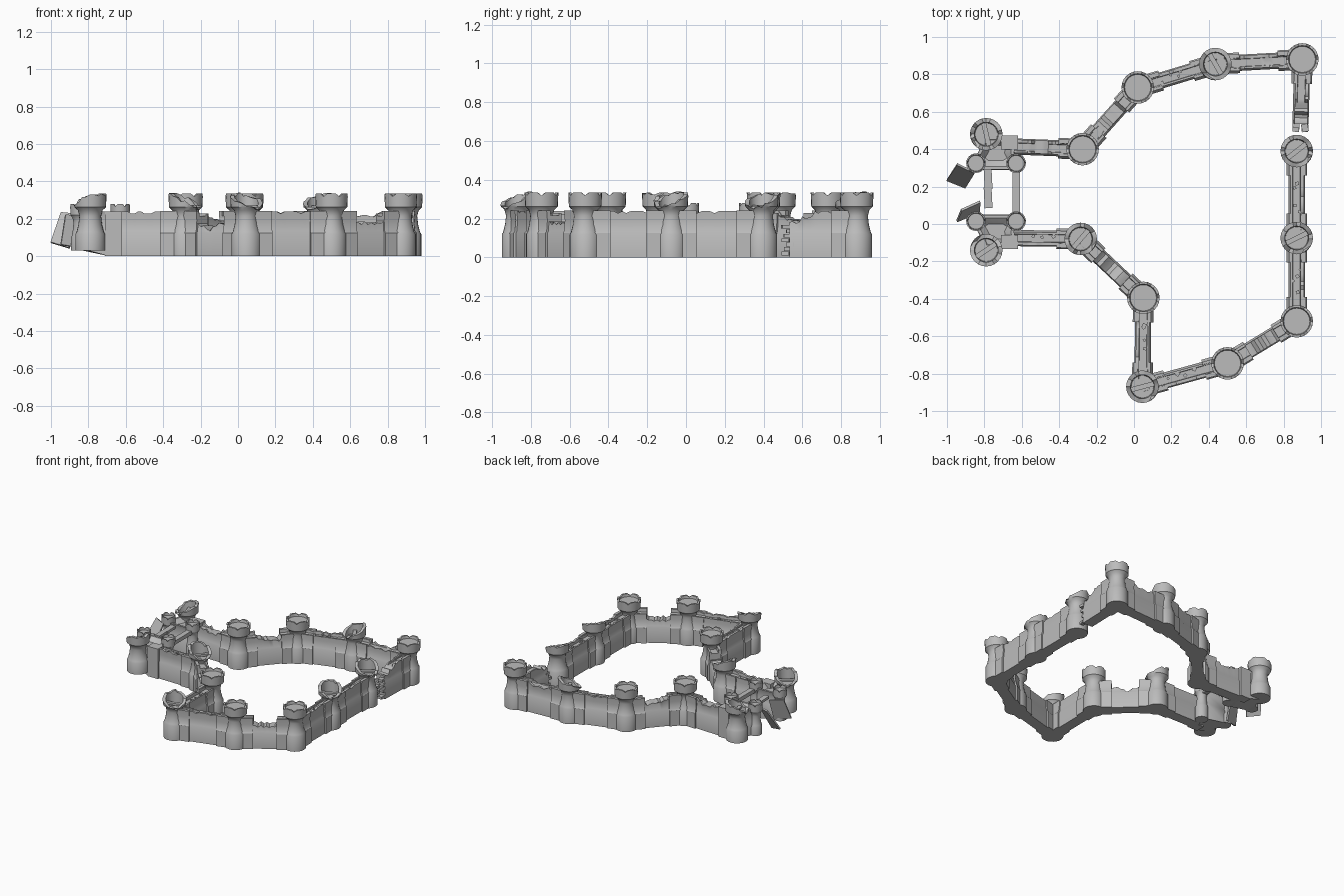
import bpy, bmesh, random
from math import cos, sin, pi, atan2
from mathutils import Vector, Matrix

random.seed(4)
cube = bpy.data.objects.get("Cube")
if cube:
    bpy.data.objects.remove(cube, do_unlink=True)

stone = bpy.data.materials.new("grey_stone")
stone.use_nodes = True
GREY = (0.5, 0.5, 0.5, 1)
stone.diffuse_color = GREY
stone.node_tree.nodes["Principled BSDF"].inputs["Base Color"].default_value = GREY


def finish(name, bm):
    bmesh.ops.recalc_face_normals(bm, faces=bm.faces[:])
    mesh = bpy.data.meshes.new(name)
    bm.to_mesh(mesh)
    bm.free()
    mesh.materials.append(stone)
    obj = bpy.data.objects.new(name, mesh)
    bpy.context.collection.objects.link(obj)
    bpy.ops.object.select_all(action='DESELECT')
    obj.select_set(True)
    bpy.context.view_layer.objects.active = obj
    bpy.ops.object.shade_smooth_by_angle(angle=0.6)
    return obj


def loft(name, rings):
    """Skin a list of equal closed rings and cap both ends."""
    bm = bmesh.new()
    rows = [[bm.verts.new(p) for p in ring] for ring in rings]
    n = len(rows[0])
    for a, b in zip(rows, rows[1:]):
        for i in range(n):
            j = (i + 1) % n
            bm.faces.new((a[i], a[j], b[j], b[i]))
    bm.faces.new(rows[0])
    bm.faces.new(rows[-1])
    return finish(name, bm)


def box(name, center, size, turn=0, tilt=0):
    bm = bmesh.new()
    m = (Matrix.Translation(center) @ Matrix.Rotation(turn, 4, 'Z')
         @ Matrix.Rotation(tilt, 4, 'X') @ Matrix.Diagonal((*size, 1)))
    bmesh.ops.create_cube(bm, size=1, matrix=m)
    return finish(name, bm)


# Round towers: a turned body with a hollow, notched or broken rim
BODY = [(.08, 0), (.08, .118), (.073, .13), (.063, .17), (.058, .215),
        (.066, .245), (.084, .262)]
SIDES = 24


def tower(name, x, y, ruin=None, scale=1, base=0, top=.335):
    angles = [2 * pi * i / SIDES for i in range(SIDES)]
    if ruin is None:
        rim = [top if i % 4 else top - .016 for i in range(SIDES)]
        floor, inner = top - .022, .07
    else:
        rim = [top + .005 - .075 * (.5 - .5 * cos(a - ruin)) ** 1.5
               - random.uniform(0, .018) for a in angles]
        floor, inner = .235, .06

    def ring(r, heights):
        return [(x + r * scale * cos(a), y + r * scale * sin(a), h)
                for a, h in zip(angles, heights)]
    rings = [ring(r, [max(base, z * top / .335)] * SIDES) for r, z in BODY]
    rings += [ring(.087, rim), ring(inner + .004, rim), ring(inner, [floor] * SIDES)]
    loft(name, rings)
    if ruin is not None:
        box(name + "_fallen_beam", (x, y, .262), (.13, .026, .016), ruin + 1.2)


# Curtain walls: a stepped section with an outer parapet and a walkway
SECTION = [(.047, 0), (.047, .125), (.041, .135), (.037, .19), (.041, .238),
           (.022, .238), (.020, .212), (-.022, .212), (-.024, .224),
           (-.036, .224), (-.035, .19), (-.041, .135), (-.047, .125), (-.047, 0)]


def sweep(name, a, b, width, caps, lift=0):
    a, b = Vector(a), Vector(b)
    d = (b - a).normalized()
    side = Vector((-d.y, d.x))
    rings = []
    for i, cap in enumerate(caps):
        p = a.lerp(b, i / (len(caps) - 1))
        rings.append([(*(p + side * o * width), min(z + (lift if z > .2 else 0), cap))
                      for o, z in SECTION])
    loft(name, rings)


def wall(name, a, b, damage=None, joints=(True, True)):
    """damage = (centre along the wall, half span, depth)"""
    a, b = Vector(a), Vector(b)
    steps = 22
    caps = []
    for i in range(steps):
        t = i / (steps - 1)
        cap = .24 - random.choice((0, 0, 0, .012))
        if damage:
            c, span, depth = damage
            k = max(0, 1 - abs(t - c) / span)
            if k:
                cap = .24 - depth * k ** .6 + random.uniform(-.02, .012)
        caps.append(min(cap, .24))
    sweep(name, a, b, .92, caps)
    # Thicker joint pieces where the wall meets its towers
    d = (b - a).normalized() * .13
    if joints[0]:
        sweep(name + "_start_joint", a, a + d, 1.18, (1, 1), .004)
    if joints[1]:
        sweep(name + "_end_joint", b - d, b, 1.18, (1, 1), .004)
    # Loose rubble along the walkway
    side = Vector((-d.y, d.x)).normalized()
    for i in range(4):
        p = a.lerp(b, random.uniform(.3, .7)) + side * random.uniform(-.02, .02)
        if not damage:
            s = random.uniform(.012, .022)
            box(name + "_rubble", (*p, .216), (s, s, s * .8), random.uniform(0, 3))


# Circuit points, clockwise from the north gate; ruined ones carry a direction
T = {"gate_north": (-.66, .415), "north_west": (-.275, .40), "north_mid": (.02, .73),
     "north_east": (.435, .855), "corner": (.90, .88), "breach": (.87, .39),
     "east_mid": (.87, -.075), "south_east": (.87, -.52), "south_mid": (.50, -.745),
     "south_corner": (.045, -.87), "inner_corner": (.05, -.395),
     "south_west": (-.285, -.08), "gate_south": (-.66, -.075)}
RUINS = {"north_east": .9, "breach": 2.6, "east_mid": 2.4, "south_corner": 2.2, "south_west": 2.8}
for key, (x, y) in T.items():
    if "gate" not in key:
        tower(key + "_tower", x, y, RUINS.get(key))

DAMAGE = {"south_west": None, "south_mid": None, "gate_north": (.45, .3, .03),
          "north_west": (.55, .35, .06), "north_east": (.5, .3, .03),
          "south_east": (.5, .4, .07), "inner_corner": (.5, .4, .09)}
keys = list(T)
for s, e in zip(keys, keys[1:]):
    if s != "corner":
        wall(s + "_wall", T[s], T[e], DAMAGE.get(s), ("gate" not in s, "gate" not in e))

# Wall stump beside the breach, with stones sticking out of its torn end
wall("breach_wall", T["corner"], (.89, .535), (1, .35, .06), (True, False))
for i in range(7):
    box("torn_end_stone", (.89 + .024 * (-1) ** i, .525 + .012 * (i % 3 - 1), .02 + i * .023),
        (.035, .04, .019), random.uniform(-.2, .2))

# Gatehouse: two halves mirrored about the gateway axis
AXIS = .17
for name, m in (("north", 1), ("south", -1)):
    def at(x, y):
        return x, AXIS + m * y
    tower(name + "_gate_tower", *at(-.79, .31), ruin=.6 * m, base=.03)
    for part, x in (("outer", -.845), ("inner", -.63)):
        tower(name + "_gate_" + part + "_turret", *at(x, .155), scale=.6, top=.28,
              base=.03 if part == "outer" else 0)
    plan = [(-.87, .15), (-.83, .12), (-.66, .12), (-.61, .15), (-.64, .21),
            (-.625, .29), (-.69, .3), (-.8, .3), (-.83, .22)]
    mid = Vector((-.735, .21))

    def slab(scale, z):
        return [(*at(*(mid + (Vector(p) - mid) * scale)), max(z, .03 if p[0] < -.7 else 0))
                for p in plan]
    loft(name + "_gatehouse", [slab(1, 0), slab(1, .125), slab(.93, .14), slab(.9, .21),
                               slab(.98, .238), slab(.8, .238), slab(.45, .205)])
    box(name + "_gate_corner_block", (*at(-.665, .265), .12), (.09, .075, .24))
    box(name + "_gate_broken_plank", (*at(-.78, .05 + .02 * m), .215), (.042, .11, .02), .05)

box("gate_beam", (-.63, AXIS, .215), (.04, .24, .03))


# Fallen gate leaves: thin leaning panels
def leaf(name, low_a, low_b, high_b, high_a):
    corners = [Vector(p) for p in (low_a, low_b, high_b, high_a)]
    n = (corners[1] - corners[0]).cross(corners[3] - corners[0]).normalized() * .012
    loft(name, [corners, [c + n for c in corners]])


leaf("north_gate_leaf", (-1, .24, .07), (-.90, .20, .04), (-.85, .28, .22), (-.945, .325, .23))
leaf("south_gate_leaf", (-.95, .02, .06), (-.83, .07, .04), (-.825, .125, .21), (-.925, .08, .22))
